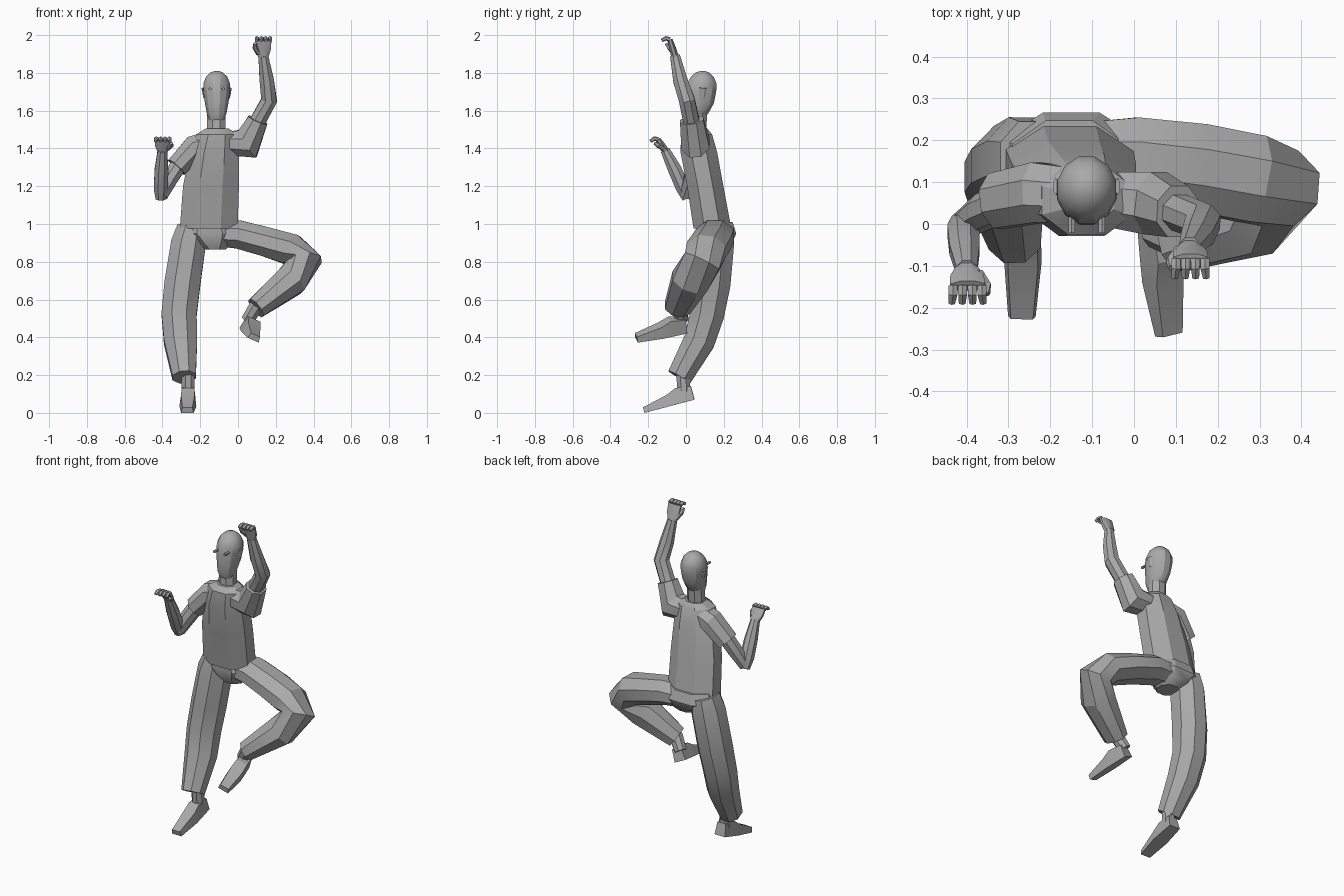
import bpy, math
from mathutils import Vector

old = bpy.data.objects.get("Cube")
if old:
    bpy.data.objects.remove(old, do_unlink=True)

grey = bpy.data.materials.new("plain grey")
grey.use_nodes = True
GREY = (0.4, 0.4, 0.4, 1)
grey.diffuse_color = GREY
grey.node_tree.nodes["Principled BSDF"].inputs["Base Color"].default_value = GREY

X, Y, Z = Vector((1, 0, 0)), Vector((0, 1, 0)), Vector((0, 0, 1))


def make(name, verts, faces):
    mesh = bpy.data.meshes.new(name)
    mesh.from_pydata(verts, [], faces)
    mesh.materials.append(grey)
    obj = bpy.data.objects.new(name, mesh)
    bpy.context.collection.objects.link(obj)
    bpy.ops.object.select_all(action='DESELECT')
    obj.select_set(True)
    bpy.context.view_layer.objects.active = obj
    bpy.ops.object.mode_set(mode='EDIT')
    bpy.ops.mesh.select_all(action='SELECT')
    bpy.ops.mesh.normals_make_consistent(inside=False)
    bpy.ops.object.mode_set(mode='OBJECT')
    bpy.ops.object.shade_smooth_by_angle(angle=math.radians(28))
    return obj


def loft(name, rings, ref=X, sides=8, axis=None):
    """Skin rings (centre, half width along ref, half depth) along a path."""
    pts = [Vector(r[0]) for r in rings]
    grow = 1 / math.cos(math.pi / sides)
    verts, faces = [], []
    for i, (c, ru, rv) in enumerate(rings):
        before = (pts[i] - pts[i - 1]).normalized() if i else Vector()
        after = (pts[i + 1] - pts[i]).normalized() if i + 1 < len(pts) else Vector()
        t = axis or (before + after).normalized()
        u = (ref - t * ref.dot(t)).normalized()
        v = t.cross(u)
        for k in range(sides):
            a = 2 * math.pi * (k + 0.5) / sides
            verts.append(pts[i] + (u * ru * math.cos(a) + v * rv * math.sin(a)) * grow)
    for i in range(len(rings) - 1):
        for k in range(sides):
            a, b = i * sides + k, i * sides + (k + 1) % sides
            faces.append((a, b, b + sides, a + sides))
    faces.append(tuple(range(sides)))
    faces.append(tuple(range(len(verts) - sides, len(verts))))
    return make(name, verts, faces)


def tube(name, points, radii, ref=X, sides=8):
    return loft(name, [(p, r, r) for p, r in zip(points, radii)], ref, sides)


def shoe(name, heel, toe, up):
    """Wedge shoe skinned through box sections from heel to toe."""
    heel, toe, up = Vector(heel), Vector(toe), Vector(up)
    f = (toe - heel).normalized()
    s = f.cross(up).normalized()
    up = s.cross(f)
    length = (toe - heel).length
    verts, faces = [], []
    for d, w, h in ((0, .036, .075), (.3, .042, .085), (.5, .045, .062), (1, .033, .03)):
        for sx, top in ((-1, 0), (1, 0), (.8, 1), (-.8, 1)):
            verts.append(heel + f * d * length + s * w * sx + up * h * top)
    for i in range(3):
        for k in range(4):
            a, b = i * 4 + k, i * 4 + (k + 1) % 4
            faces.append((a, b, b + 4, a + 4))
    make(name, verts, faces + [(0, 1, 2, 3), (12, 13, 14, 15)])


def hand(side, wrist, knuckle, tip, thumb_side):
    """Palm, four curled fingers and a thumb."""
    wrist, knuckle, tip = Vector(wrist), Vector(knuckle), Vector(tip)
    loft(side + "_palm", [(wrist, .026, .02), (wrist.lerp(knuckle, .5), .04, .018),
                          (knuckle, .042, .014)], X, 8)
    for i in range(4):
        off = X * (i - 1.5) * .023
        bend = knuckle.lerp(tip, .5) + Z * .009
        tube(f"{side}_finger_{i + 1}", [knuckle + off, bend + off, tip + off * 1.1],
             [.011, .0105, .008], X, 6)
    base = wrist.lerp(knuckle, .25) + X * thumb_side * .025
    end = knuckle + X * thumb_side * .045 - Z * .02 - Y * .02
    tube(side + "_thumb", [base, base.lerp(end, .6) + X * thumb_side * .008, end],
         [.013, .012, .008], Y, 6)


# Shirt body, leaning back toward the hem
loft("shirt", [((-.155, .14, .975), .153, .1), ((-.143, .102, 1.2), .148, .096),
               ((-.125, .068, 1.38), .13, .097), ((-.112, .056, 1.475), .108, .082),
               ((-.11, .058, 1.505), .062, .056)], axis=Z)

# Neck and head
loft("neck", [((-.115, .06, 1.46), .05, .045), ((-.115, .07, 1.63), .048, .045)], axis=Z)
loft("head", [((-.113, .045, 1.55), .038, .035), ((-.113, .058, 1.585), .052, .06),
              ((-.113, .073, 1.64), .062, .075), ((-.113, .08, 1.7), .071, .08),
              ((-.113, .084, 1.745), .07, .077), ((-.113, .086, 1.78), .056, .06),
              ((-.113, .087, 1.803), .032, .034), ((-.113, .088, 1.81), .01, .01)],
     sides=12, axis=Z)
for side, s in (("right", -1), ("left", 1)):
    c = Vector((-.113 + s * .036, 0, 1.715))
    loft(side + "_eye_stud", [(c + Y * .03, .008, .007), (c - Y * .022, .008, .007)], X, 6)
    loft(side + "_ear", [((-.113 + s * .064, .085, 1.665), .006, .012),
                         ((-.113 + s * .074, .09, 1.72), .006, .018)], X, 6)

# Trouser seat
loft("pelvis", [((-.155, .152, 1.01), .135, .095), ((-.15, .16, .95), .165, .106),
                ((-.135, .155, .9), .11, .09), ((-.125, .145, .865), .06, .06)], axis=Z)

# Standing leg
loft("right_leg", [((-.245, .16, .985), .075, .085), ((-.262, .155, .9), .092, .1),
                   ((-.295, .137, .68), .095, .098), ((-.312, .112, .52), .093, .09),
                   ((-.304, .07, .38), .088, .083), ((-.285, -.035, .19), .062, .066)])
tube("right_ankle", [(-.265, -.02, .25), (-.264, -.01, .11)], [.036, .034])
shoe("right_shoe", (-.263, .045, .07), (-.268, -.22, 0), (0, -.2, 1))

# Raised leg, bent at the knee
loft("left_leg", [((-.1, .16, .945), .085, .065), ((0, .155, .945), .1, .075),
                  ((.15, .135, .905), .105, .078), ((.28, .108, .865), .105, .084),
                  ((.35, .085, .8), .1, .092), ((.28, .022, .7), .1, .085),
                  ((.095, -.045, .555), .07, .057)], Y)
tube("left_ankle", [(.1, -.04, .57), (.05, -.02, .49)], [.038, .034], Y)
shoe("left_shoe", (.04, .0, .435), (.08, -.262, .385), (.4, 0, .9))

# Lowered arm, forearm folded up
loft("right_sleeve", [((-.14, .068, 1.435), .065, .06), ((-.23, .075, 1.405), .072, .066),
                      ((-.325, .055, 1.3), .066, .058)], Y)
tube("right_upper_arm", [(-.29, .06, 1.35), (-.36, .03, 1.24), (-.405, .0, 1.15)],
     [.044, .042, .033], Y)
tube("right_forearm", [(-.408, .008, 1.135), (-.408, -.015, 1.19), (-.405, -.06, 1.29),
                       (-.4, -.11, 1.39)], [.028, .038, .036, .025])
hand("right", (-.4, -.108, 1.385), (-.398, -.148, 1.448), (-.398, -.188, 1.438), 1)

# Raised arm
loft("left_sleeve", [((-.07, .06, 1.425), .065, .06), ((.05, .05, 1.425), .075, .085),
                     ((.105, .03, 1.55), .062, .054)], Y)
tube("left_upper_arm", [(.08, .038, 1.5), (.165, .005, 1.655), (.152, -.03, 1.76),
                        (.134, -.058, 1.89)], [.043, .042, .038, .026], Y)
hand("left", (.134, -.056, 1.88), (.135, -.085, 1.976), (.135, -.128, 1.972), -1)
